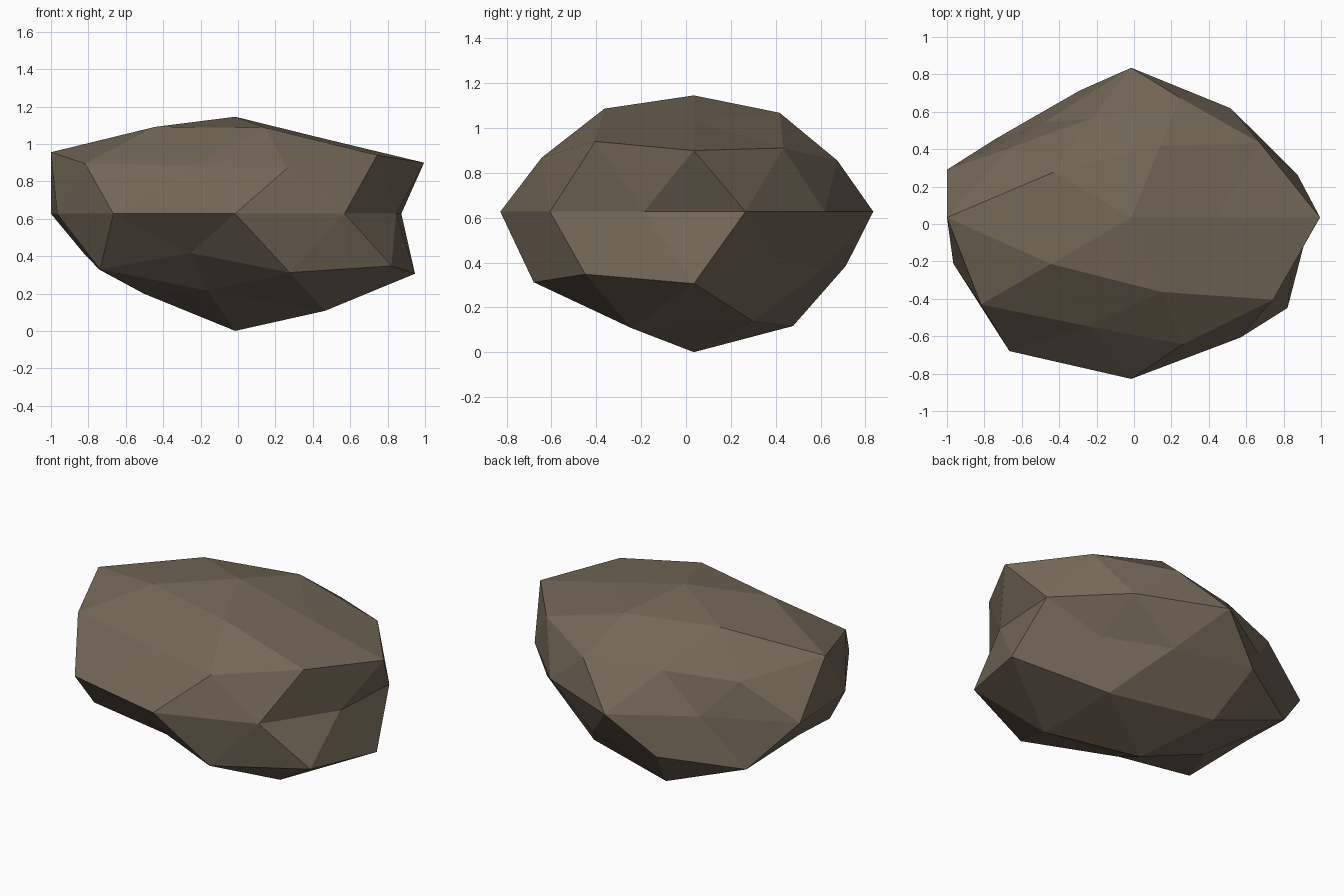
import bpy, bmesh, math

if "Cube" in bpy.data.objects:
    bpy.data.objects.remove(bpy.data.objects["Cube"])

# Radial push of each icosphere vertex: height ring -> values counter-clockwise from +x
RINGS = {
    -1.0: [1.16],
    -0.8507: [1.06, 1.11, 0.93, 0.90, 1.13],
    -0.5257: [1.13, 0.90, 1.054, 1.05, 1.108],
    -0.4472: [0.80, 1.0, 0.90, 0.87, 1.155],
    0.0: [0.934, 0.905, 1.004, 0.79, 1.036, 1.0, 1.108, 1.083, 0.995, 0.905],
    0.4472: [1.129, 0.944, 0.89, 1.11, 1.0],
    0.5257: [1.0, 0.82, 1.158, 0.90, 1.103],
    0.8507: [0.88, 0.96, 0.98, 1.01, 1.0],
    1.0: [0.96],
}
SCALE = (1.0, 0.797, 0.54)
CENTRE = (-0.015, 0.035, 0.627)


def angle(v):
    # small offset keeps vertices on the +x axis first in the ring
    return (math.atan2(v.co.y, v.co.x) + 0.1) % math.tau


# Low-poly boulder: icosphere, pushed in and out, then flattened
bm = bmesh.new()
bmesh.ops.create_icosphere(bm, subdivisions=2, radius=1.0)
groups = {z: [] for z in RINGS}
for v in bm.verts:
    groups[min(RINGS, key=lambda z: abs(z - v.co.z))].append(v)
for z, ring in groups.items():
    for v, r in zip(sorted(ring, key=angle), RINGS[z]):
        v.co = [c + s * r * k for c, s, k in zip(CENTRE, SCALE, v.co)]
bm.normal_update()

mesh = bpy.data.meshes.new("boulder")
bm.to_mesh(mesh)
bm.free()
rock = bpy.data.objects.new("boulder", mesh)
bpy.context.collection.objects.link(rock)

# Brown stone colour
mat = bpy.data.materials.new("brown stone")
mat.diffuse_color = (0.17, 0.134, 0.094, 1.0)
mat.use_nodes = True
mat.node_tree.nodes["Principled BSDF"].inputs["Base Color"].default_value = mat.diffuse_color
mesh.materials.append(mat)
